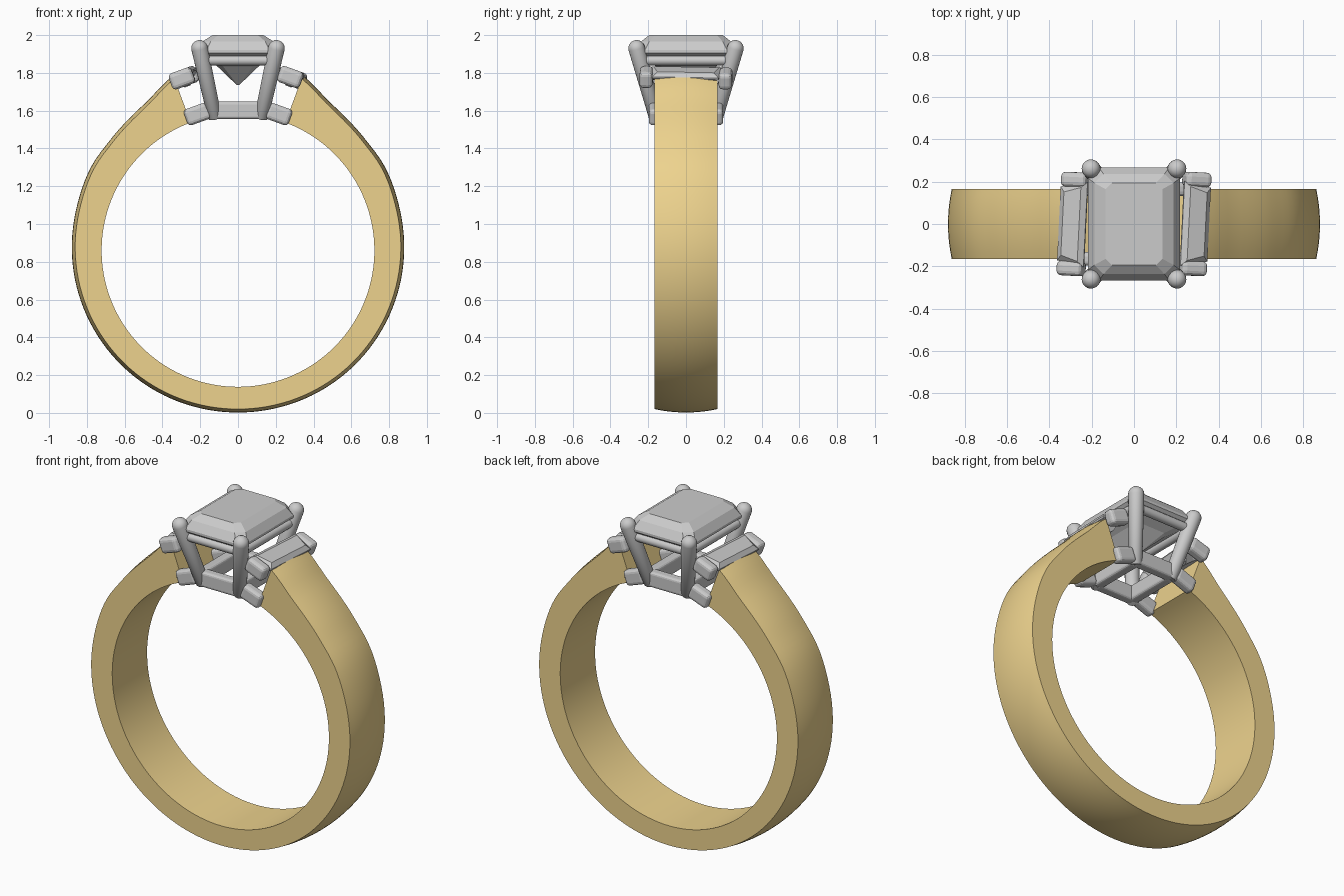
import bpy, math
from math import sin, cos, pi, radians
from mathutils import Vector, Matrix

if "Cube" in bpy.data.objects:
    bpy.data.objects.remove(bpy.data.objects["Cube"])


def loft(name, rings, smooth=35, mat=None, bevel=0.0, closed=False, M=None):
    """Skin a list of equal-length rings into one mesh object."""
    n, k = len(rings[0]), len(rings)
    verts = [(M @ Vector(p)) if M else Vector(p) for r in rings for p in r]
    faces = []
    for i in range(k if closed else k - 1):
        a, b = i * n, ((i + 1) % k) * n
        for j in range(n):
            q = (j + 1) % n
            faces.append((a + j, a + q, b + q, b + j))
    if not closed:
        faces.append(tuple(reversed(range(n))))
        faces.append(tuple(range((k - 1) * n, k * n)))
    me = bpy.data.meshes.new(name)
    me.from_pydata(verts, [], faces)
    ob = bpy.data.objects.new(name, me)
    bpy.context.collection.objects.link(ob)
    bpy.ops.object.select_all(action='DESELECT')
    bpy.context.view_layer.objects.active = ob
    ob.select_set(True)
    bpy.ops.object.mode_set(mode='EDIT')
    bpy.ops.mesh.select_all(action='SELECT')
    bpy.ops.mesh.normals_make_consistent(inside=False)
    bpy.ops.object.mode_set(mode='OBJECT')
    if smooth:
        bpy.ops.object.shade_smooth_by_angle(angle=radians(smooth))
    if bevel:
        m = ob.modifiers.new("soft_edges", 'BEVEL')
        m.width, m.segments = bevel, 3
    if mat:
        me.materials.append(mat)
    return ob


def rod(name, a, b, profile, sides=20):
    """Round rod from a to b; profile = (distance fraction, radius)."""
    a, b = Vector(a), Vector(b)
    q = (b - a).to_track_quat('Z', 'Y')
    L = (b - a).length
    rings = [[a + q @ Vector((r * cos(2 * pi * j / sides), r * sin(2 * pi * j / sides), t * L))
              for j in range(sides)] for t, r in profile]
    return loft(name, rings)


def bar(name, x0, x1, y0, y1, z0, z1, bevel, M=None):
    rings = [[(x, y0, z0), (x, y1, z0), (x, y1, z1), (x, y0, z1)] for x in (x0, x1)]
    return loft(name, rings, 0, bevel=bevel, M=M)


def octagon(hx, hy, c, z):
    return [(hx, -hy + c, z), (hx, hy - c, z), (hx - c, hy, z), (-hx + c, hy, z),
            (-hx, hy - c, z), (-hx, -hy + c, z), (-hx + c, -hy, z), (hx - c, -hy, z)]


# Gold shank: domed band, its outer radius rising towards the setting
gold = bpy.data.materials.new("gold")
gold.diffuse_color = (0.85, 0.65, 0.27, 1)
gold.use_nodes = True
gold.node_tree.nodes["Principled BSDF"].inputs["Base Color"].default_value = gold.diffuse_color
KEYS = [(-90, .858), (-45, .866), (0, .880), (16, .885), (30, .895),
        (41.5, .895), (58, .923), (69.7, .988)]


def outer(deg):
    i = max(k for k in range(len(KEYS) - 1) if KEYS[k][0] <= deg)
    (a0, r0), (a1, r1) = KEYS[i], KEYS[i + 1]

    def slope(k):
        lo, hi = max(k - 1, 0), min(k + 1, len(KEYS) - 1)
        return 0 if k == 0 else (KEYS[hi][1] - KEYS[lo][1]) / (KEYS[hi][0] - KEYS[lo][0])
    h = a1 - a0
    t = (deg - a0) / h
    return ((2*t**3 - 3*t*t + 1) * r0 + (t**3 - 2*t*t + t) * h * slope(i)
            + (3*t*t - 2*t**3) * r1 + (t**3 - t*t) * h * slope(i + 1))


END, W, CZ = 69.69, .166, .86
rings = []
for s in range(121):
    a = -90 - (90 + END) + 2 * (90 + END) * s / 120
    ref = a if a >= -90 else -180 - a
    ro = outer(ref)
    sec = [(.722, -W), (.722, W)]
    sec += [(ro - .018 * (y / W) ** 2, y) for y in [W * (1 - k / 5) for k in range(11)]]
    rings.append([(r * cos(radians(a)), y, CZ + r * sin(radians(a))) for r, y in sec])
loft("shank", rings, 30, gold)

# Centre stone: emerald cut with stepped crown and pavilion
loft("centre_stone", [octagon(.006, .06, .004, 1.735), octagon(.11, .16, .03, 1.835),
                      octagon(.18, .23, .04, 1.875), octagon(.217, .267, .05, 1.905),
                      octagon(.217, .267, .05, 1.92), octagon(.187, .237, .043, 1.967),
                      octagon(.135, .195, .03, 2.0)], 0)

# Four main prongs with rounded tips
tip = [(1 + .105 * sin(radians(d)), .044 * cos(radians(d))) for d in (0, 20, 40, 60, 75, 87)]
for sx in (-1, 1):
    for sy in (-1, 1):
        rod("main_prong", (sx * .122, sy * .158, 1.56), (sx * .204, sy * .262, 1.932),
            [(0, .032), (.02, .037)] + tip)

# Stone seat: rectangular frame of round rails below the girdle
for s in (-1, 1):
    ends = [(0, .026), (1, .026)]
    rod("seat_rail_long", (s * .19, -.24, 1.865), (s * .19, .24, 1.865), ends, 12)
    rod("seat_rail_short", (-.19, s * .24, 1.865), (.19, s * .24, 1.865), ends, 12)

# Lower gallery frame between the prong feet
for s in (-1, 1):
    bar("gallery_rail_short", -.13, .13, s * .165 - .03, s * .165 + .03, 1.555, 1.648, .015)
    bar("gallery_rail_long", s * .125 - .03, s * .125 + .03, -.16, .16, 1.555, 1.648, .015)

# Shoulder settings: tilted baguette, two upper bars, two lower bars each side
for turn in (0, pi):
    R = Matrix.Rotation(turn, 4, 'Z')
    tilt = Matrix.Rotation(radians(20), 4, 'Y')
    yaw = Matrix.Rotation(radians(-3), 4, 'Z')
    M = R @ Matrix.Translation((.285, 0, 1.775)) @ tilt @ yaw
    for sy in (-1, 1):
        bar("shoulder_bar", -.062, .066, sy * .21 - .035, sy * .21 + .035, -.045, .045, .022, M)
        Ml = R @ Matrix.Translation((.215, sy * .165, 1.582)) @ tilt
        bar("lower_shoulder_bar", -.066, .066, -.032, .032, -.045, .045, .02, Ml)

    def trapezoid(i, z):
        return [(-.068 + i, -.2 + i, z), (.066 - i, -.175 + i, z),
                (.066 - i, .175 - i, z), (-.068 + i, .2 - i, z)]
    loft("shoulder_stone", [trapezoid(.058, -.05), trapezoid(.03, -.015), trapezoid(0, .015),
                            trapezoid(0, .025), trapezoid(.025, .045)], 0, M=M)
